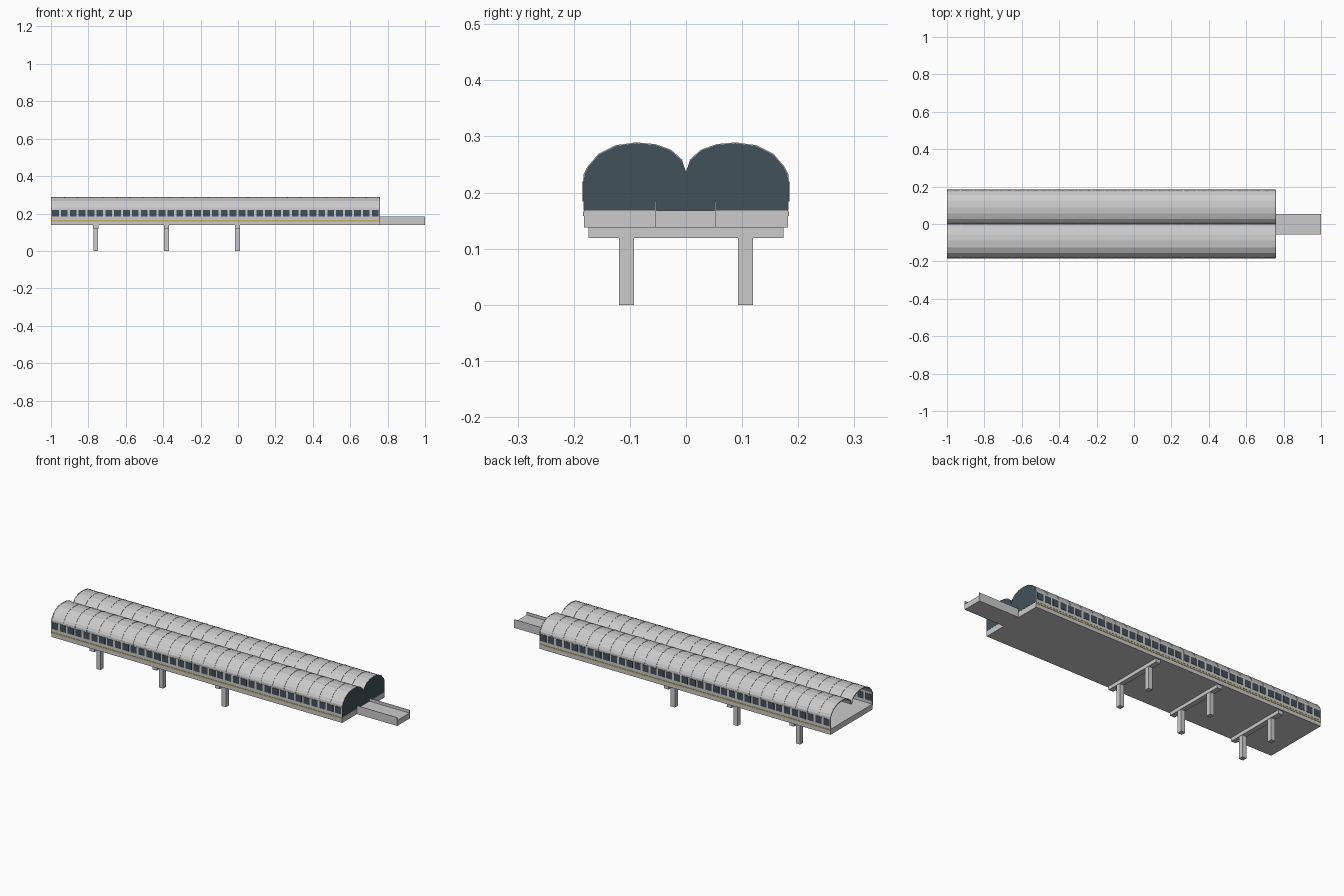
import bpy, bmesh

if "Cube" in bpy.data.objects:
    bpy.data.objects.remove(bpy.data.objects["Cube"])

X0, X1 = -1.0, 0.757
N_WIN, N_RIB = 37, 25


def material(name, rgb):
    m = bpy.data.materials.new(name)
    m.diffuse_color = (*rgb, 1)
    m.use_nodes = True
    m.node_tree.nodes["Principled BSDF"].inputs["Base Color"].default_value = m.diffuse_color
    return m


GLASS = material("dark_glass", (0.055, 0.083, 0.105))
YELLOW = material("yellow_stripe", (0.55, 0.43, 0.13))


def finish(name, bm, mat=None):
    bmesh.ops.recalc_face_normals(bm, faces=bm.faces)
    me = bpy.data.meshes.new(name)
    bm.to_mesh(me)
    bm.free()
    ob = bpy.data.objects.new(name, me)
    bpy.context.collection.objects.link(ob)
    if mat:
        me.materials.append(mat)
    return ob


def boxes(name, bounds, mat=None):
    """One object made of boxes given as (x0, x1, y0, y1, z0, z1)."""
    bm = bmesh.new()
    for a, b, c, d, e, f in bounds:
        vs = bmesh.ops.create_cube(bm, size=1)["verts"]
        for v in vs:
            v.co.x = a if v.co.x < 0 else b
            v.co.y = c if v.co.y < 0 else d
            v.co.z = e if v.co.z < 0 else f
    return finish(name, bm, mat)


def prism(name, profile, x0, x1, mat=None):
    """Extrude a closed (y, z) profile along x."""
    bm = bmesh.new()
    face = bm.faces.new([bm.verts.new((x0, y, z)) for y, z in profile])
    out = bmesh.ops.extrude_face_region(bm, geom=[face])
    for v in out["geom"]:
        if isinstance(v, bmesh.types.BMVert):
            v.co.x = x1
    return finish(name, bm, mat)


def offset(profile, d):
    """Move an arch profile towards (+) or away from (-) its centre."""
    cy, cz = 0.09, 0.21
    out = []
    for y, z in profile:
        r = ((y - cy) ** 2 + (z - cz) ** 2) ** 0.5
        out.append((y + (cy - y) * d / r, z + (cz - z) * d / r))
    return out


# Arch of one roof vault, from outer eave to the central valley
arch = [(0.182, 0.220), (0.181, 0.232), (0.174, 0.246), (0.155, 0.268),
        (0.125, 0.283), (0.0885, 0.288), (0.055, 0.285), (0.027, 0.275),
        (0.007, 0.257), (0.0, 0.237)]


def flip(profile, s):
    return [(y * s, z) for y, z in profile]


# Deck, and the approach channel leaving the closed end
boxes("deck", [(X0, X1, -0.182, 0.182, 0.138, 0.168)])
boxes("approach_channel", [(X1, 1.0, -0.055, 0.053, 0.138, 0.168),
                           (X1, 1.0, -0.0555, -0.053, 0.138, 0.184),
                           (X1, 1.0, 0.051, 0.0535, 0.138, 0.184)])

pitch = (X1 - X0) / N_WIN
rib_pitch = (X1 - X0) / N_RIB
for s, side in ((-1, "front"), (1, "back")):
    def strip(x0, x1, a, b, z0, z1):
        return (x0, x1, min(a * s, b * s), max(a * s, b * s), z0, z1)

    # Side wall, painted stripe and window row
    boxes(side + "_wall", [strip(X0, X1, 0.178, 0.183, 0.168, 0.222)])
    boxes(side + "_stripe", [strip(X0, X1, 0.180, 0.1835, 0.158, 0.166)], YELLOW)
    boxes(side + "_windows",
          [strip(X0 + (i + 0.12) * pitch, X0 + (i + 0.88) * pitch,
                 0.177, 0.1845, 0.184, 0.220) for i in range(N_WIN)], GLASS)

    # Thin vaulted roof, with seam ribs repeated along its length
    prism(side + "_roof", flip(arch + offset(arch, 0.004)[::-1], s), X0, X1)
    rib = prism(side + "_roof_ribs",
                flip(offset(arch, -0.0015)[:-1] + offset(arch, 0.002)[-2::-1], s),
                X0, X0 + 0.004)
    arr = rib.modifiers.new("repeat", "ARRAY")
    arr.use_relative_offset = False
    arr.use_constant_offset = True
    arr.constant_offset_displace = ((X1 - X0 - 0.004) / N_RIB, 0, 0)
    arr.count = N_RIB + 1

# Glazed end wall filling both vaults
end = [(0.182, 0.168)] + arch
prism("glazed_end", end + flip(end, -1)[-2::-1], X1 - 0.004, X1 + 0.001, GLASS)

# Piers: a cross-beam on two columns
for i, x in enumerate((-0.76, -0.382, -0.003)):
    boxes(f"pier_{i + 1}",
          [(x - 0.014, x + 0.014, -0.174, 0.174, 0.119, 0.138)] +
          [(x - 0.0125, x + 0.0125, c - 0.013, c + 0.013, 0, 0.12)
           for c in (-0.106, 0.106)])
